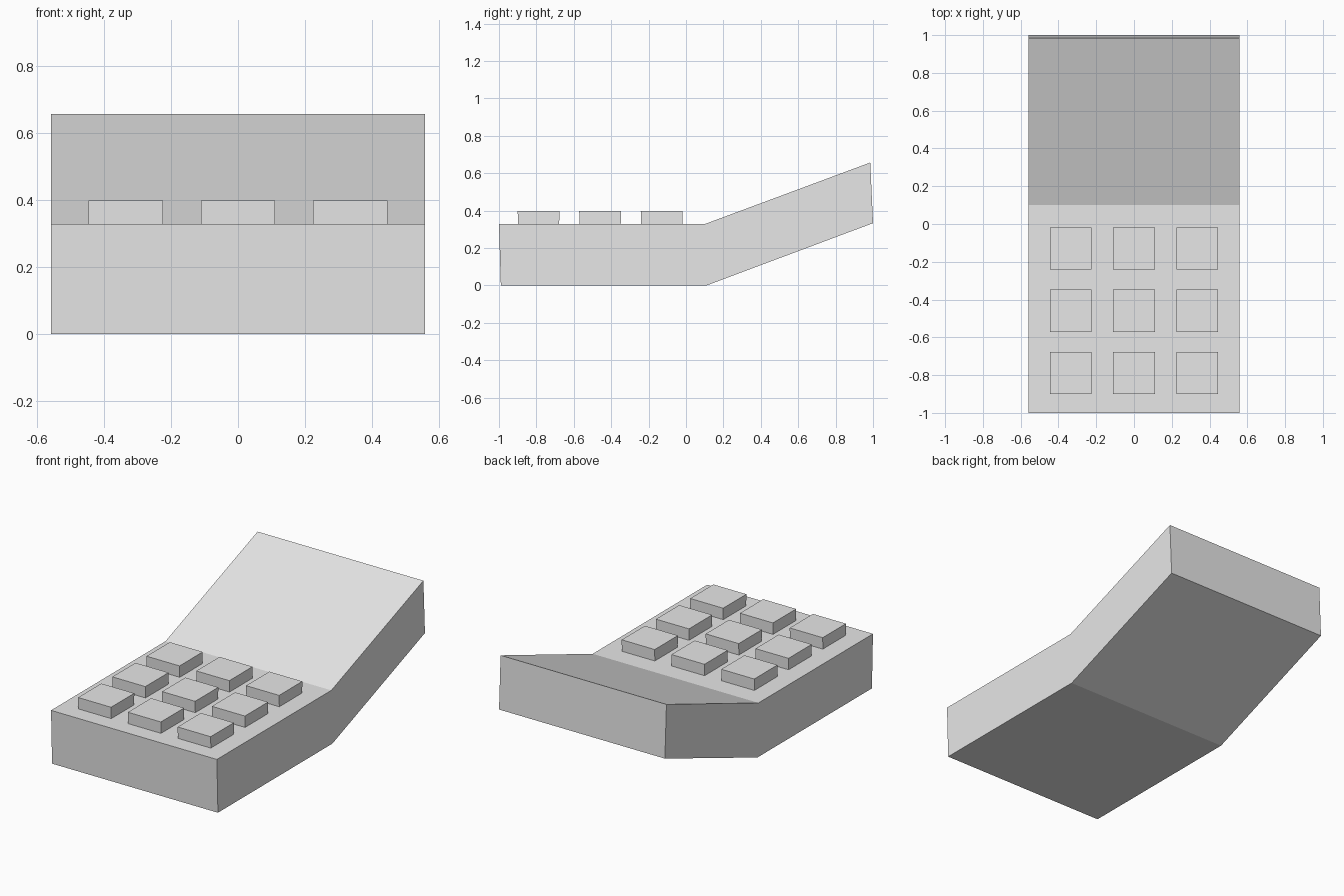
import bpy, bmesh

if "Cube" in bpy.data.objects:
    bpy.data.objects.remove(bpy.data.objects["Cube"])

grey = bpy.data.materials.new("plain_grey")
grey.diffuse_color = (0.8, 0.8, 0.8, 1)
grey.use_nodes = True
grey.node_tree.nodes["Principled BSDF"].inputs["Base Color"].default_value = grey.diffuse_color


def extrude_profile(name, profile, x_min, x_max):
    """Solid from a side profile of (y, z) points, extruded along x."""
    bm = bmesh.new()
    face = bm.faces.new([bm.verts.new((x_min, y, z)) for y, z in profile])
    result = bmesh.ops.extrude_face_region(bm, geom=[face])
    new_verts = [g for g in result["geom"] if isinstance(g, bmesh.types.BMVert)]
    bmesh.ops.translate(bm, verts=new_verts, vec=(x_max - x_min, 0, 0))
    bmesh.ops.recalc_face_normals(bm, faces=bm.faces)
    mesh = bpy.data.meshes.new(name)
    bm.to_mesh(mesh)
    bm.free()
    mesh.materials.append(grey)
    obj = bpy.data.objects.new(name, mesh)
    bpy.context.collection.objects.link(obj)
    return obj


# Slab body with a flat keypad half and a raised, tilted rear half
HALF_WIDTH = 0.558
DECK = 0.328
extrude_profile(
    "bent_body",
    [(-1.0, DECK), (-0.99, 0), (0.11, 0), (1.0, 0.333), (0.985, 0.657), (0.1, DECK)],
    -HALF_WIDTH, HALF_WIDTH)

# Three by three grid of square keys
KEY = 0.111
for row, y in enumerate((-0.788, -0.459, -0.130)):
    for col, x in enumerate((-0.335, 0, 0.335)):
        extrude_profile(
            f"key_{row + 1}_{col + 1}",
            [(y - KEY - 0.001, 0.398), (y - KEY + 0.001, DECK - 0.004),
             (y + KEY - 0.001, DECK - 0.004), (y + KEY, 0.398)],
            x - KEY, x + KEY)
